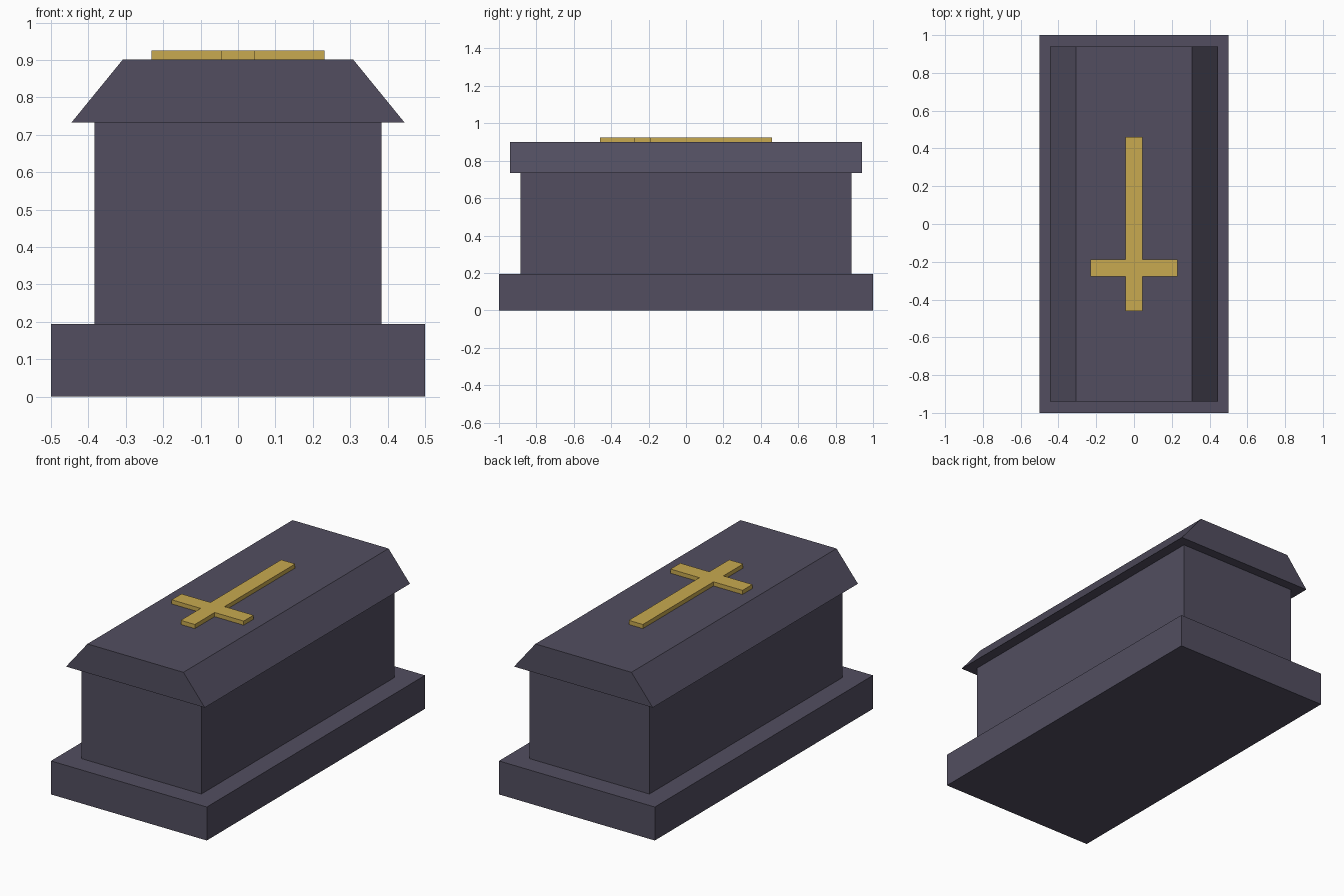
import bpy
import bmesh
from mathutils import Vector

if "Cube" in bpy.data.objects:
    bpy.data.objects.remove(bpy.data.objects["Cube"])


def make_material(name, color):
    mat = bpy.data.materials.new(name)
    mat.diffuse_color = (*color, 1.0)
    mat.use_nodes = True
    mat.node_tree.nodes["Principled BSDF"].inputs["Base Color"].default_value = mat.diffuse_color
    return mat


slate = make_material("dark slate", (0.084, 0.076, 0.117))
gold = make_material("gold", (0.58, 0.40, 0.08))


def prism(name, outline, offset, mat):
    """Extrude a closed planar outline along offset."""
    bm = bmesh.new()
    face = bm.faces.new([bm.verts.new(p) for p in outline])
    top = bmesh.ops.extrude_face_region(bm, geom=[face], use_keep_orig=True)
    verts = [g for g in top["geom"] if isinstance(g, bmesh.types.BMVert)]
    bmesh.ops.translate(bm, verts=verts, vec=Vector(offset))
    bmesh.ops.recalc_face_normals(bm, faces=bm.faces)
    mesh = bpy.data.meshes.new(name)
    bm.to_mesh(mesh)
    bm.free()
    mesh.materials.append(mat)
    obj = bpy.data.objects.new(name, mesh)
    bpy.context.collection.objects.link(obj)
    return obj


def block(name, hx, hy, z0, z1, mat):
    corners = [(-hx, -hy, z0), (hx, -hy, z0), (hx, hy, z0), (-hx, hy, z0)]
    return prism(name, corners, (0, 0, z1 - z0), mat)


# Plinth and chest
block("plinth", 0.5, 1.0, 0.0, 0.194, slate)
block("chest", 0.384, 0.884, 0.194, 0.733, slate)

# Lid with sloping long sides
lid_profile = [(-0.445, 0.733), (0.445, 0.733), (0.308, 0.901), (-0.308, 0.901)]
prism("lid", [(x, -0.94, z) for x, z in lid_profile], (0, 1.88, 0), slate)

# Raised cross on the lid, one half outlined and mirrored
half = [(0.045, -0.46), (0.045, -0.278), (0.231, -0.278),
        (0.231, -0.188), (0.045, -0.188), (0.045, 0.46)]
outline = half + [(-x, y) for x, y in reversed(half)]
prism("cross", [(x, y, 0.901) for x, y in outline], (0, 0, 0.024), gold)
